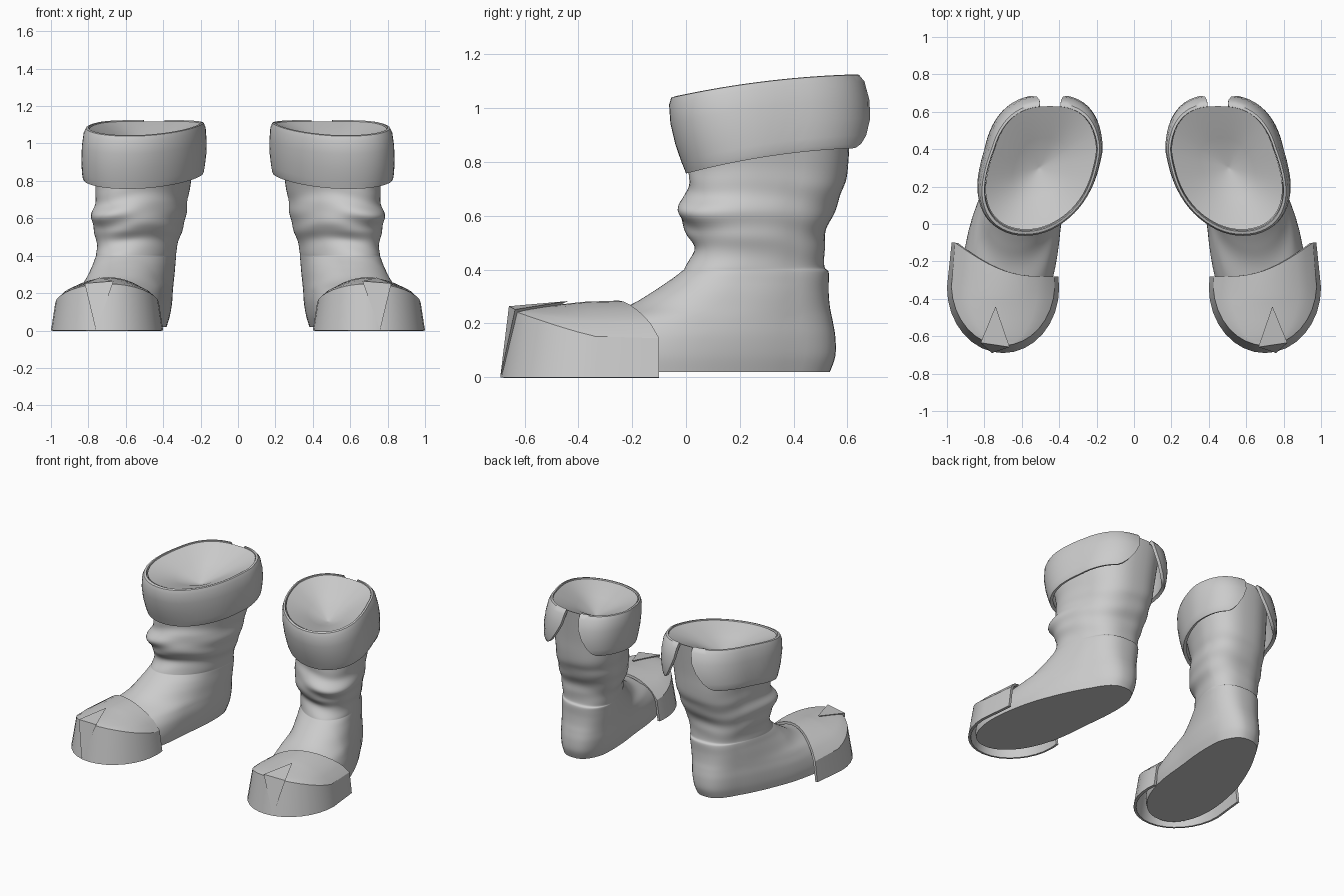
import bpy, bmesh, math
from mathutils import Vector

cube = bpy.data.objects.get("Cube")
if cube:
    bpy.data.objects.remove(cube)

grey = bpy.data.materials.new("plain_grey")
grey.use_nodes = True
grey.diffuse_color = (0.6, 0.6, 0.6, 1)
grey.node_tree.nodes["Principled BSDF"].inputs["Base Color"].default_value = (0.6, 0.6, 0.6, 1)


def power(v, p):
    return math.copysign(abs(v) ** p, v)


def axis_x(y, z):
    """Centre line of the boot: toes turned out, shaft leaning in."""
    return 0.64 - (0.25 if y > 0 else 0.15) * y + 0.15 * max(0, y - 0.4) - 0.065 * z


def ring_point(t, z, back, front, w_back, w_front, slope, swell=0.0):
    """Point on an egg-shaped ring; t = 0 is the back of the boot."""
    p = 0.87 - 0.08 * math.cos(t)
    c, s = power(math.cos(t), p), power(math.sin(t), p)
    k = 1 + swell
    y = (back + front) / 2 + (back - front) / 2 * c * k
    w = w_back + (w_front - w_back) * (1 - c) / 2
    crown = 0.15 * (1 - ((y - 0.3) / 0.36) ** 2)
    return Vector((axis_x(y, z) + w * s * k, y, z + slope * (y + crown)))


def blend(a, b, c, d, u):
    """Catmull-Rom step between rows b and c."""
    return [q + 0.5 * u * (r - p + u * (2 * p - 5 * q + 4 * r - s + u * (3 * (q - r) + s - p)))
            for p, q, r, s in zip(a, b, c, d)]


def grid_faces(bm, rows, closed=False):
    grid = [[bm.verts.new(p) for p in row] for row in rows]
    for a, b in zip(grid, grid[1:]):
        for i in range(len(a) if closed else len(a) - 1):
            j = (i + 1) % len(a)
            bm.faces.new((a[i], a[j], b[j], b[i]))
    return grid


def finish(name, bm, angle, thickness=0.0):
    """Turn normals outward, thicken, mirror to the other boot and shade."""
    bmesh.ops.remove_doubles(bm, verts=bm.verts, dist=0.0005)
    bmesh.ops.recalc_face_normals(bm, faces=bm.faces)
    mid = sum((v.co for v in bm.verts), Vector()) / len(bm.verts)
    if thickness and sum(f.normal.dot(f.calc_center_median() - mid) * f.calc_area()
                         for f in bm.faces) < 0:
        bmesh.ops.reverse_faces(bm, faces=bm.faces)
    mesh = bpy.data.meshes.new(name)
    bm.to_mesh(mesh)
    bm.free()
    mesh.materials.append(grey)
    ob = bpy.data.objects.new(name, mesh)
    bpy.context.collection.objects.link(ob)
    bpy.ops.object.select_all(action='DESELECT')
    ob.select_set(True)
    bpy.context.view_layer.objects.active = ob
    if thickness:
        shell = ob.modifiers.new("thickness", 'SOLIDIFY')
        shell.thickness = thickness
        shell.offset = -1
        bpy.ops.object.modifier_apply(modifier=shell.name)
    mirror = ob.modifiers.new("pair", 'MIRROR')
    mirror.use_mirror_merge = False
    bpy.ops.object.modifier_apply(modifier=mirror.name)
    bpy.ops.object.shade_smooth_by_angle(angle=math.radians(angle))


# Foot, shaft and lining: height, back, front, back width, front width, slope
BODY = [
    (.02, .535, -.63, .19, .285, 0), (.08, .555, -.635, .205, .285, 0),
    (.15, .555, -.56, .215, .265, 0), (.21, .545, -.42, .215, .235, 0),
    (.26, .535, -.23, .21, .215, 0), (.32, .53, -.12, .21, .2, 0),
    (.39, .53, -.02, .205, .19, 0), (.41, .515, 0, .205, .19, 0),
    (.48, .515, .03, .215, .2, 0), (.54, .52, 0, .235, .21, 0),
    (.61, .55, -.03, .245, .225, 0), (.68, .575, 0, .245, .22, 0),
    (.76, .6, .01, .25, .22, 0), (.86, .61, 0, .265, .25, .08),
    (1.04, .63, -.03, .28, .28, .12)]
LINING = [(.97, .46, .14, .14, .14, .12), (.9, .31, .29, .01, .01, .12)]
SIDES, STEPS = 64, 6


def body_ring(row):
    z = row[0]
    slouch = max(0, 1 - abs(z - 0.58) / 0.22) ** 0.6
    ring = []
    for i in range(SIDES):
        t = 2 * math.pi * i / SIDES
        fold = math.sin(52 * z + 1.8 * math.sin(t + 0.6) + math.sin(3 * t))
        fold += 0.5 * math.sin(31 * z - 2 * t)
        fold *= 0.65 - 0.35 * math.cos(t)
        ring.append(ring_point(t, *row, swell=0.026 * slouch * fold))
    return ring


rows = []
last = len(BODY) - 1
for i in range(last):
    for k in range(STEPS):
        rows.append(blend(BODY[max(i - 1, 0)], BODY[i], BODY[i + 1],
                          BODY[min(i + 2, last)], k / STEPS))
rows += [BODY[-1]] + LINING
bm = bmesh.new()
grid = grid_faces(bm, [body_ring(r) for r in rows], closed=True)
bm.faces.new(grid[0])
bm.faces.new(grid[-1])
finish("boot_body", bm, 50)

# Folded cuff, split at the back: height, back, front, width, slope, half gap
CUFF = [
    (1.047, .63, -.04, .285, .12, .13), (1.045, .645, -.055, .297, .12, .12),
    (1.02, .665, -.063, .308, .12, .12), (.95, .685, -.058, .316, .12, .15),
    (.87, .693, -.04, .318, .14, .24), (.8, .69, -.018, .314, .15, .38),
    (.765, .685, -.005, .31, .155, .5), (.75, .68, 0, .304, .155, .62)]
COLS = 56
bm = bmesh.new()
rows = []
for z, back, front, w, slope, gap in CUFF:
    span = 2 * (math.pi - gap)
    rows.append([ring_point(gap + span * i / COLS, z, back, front, w, w, slope)
                 for i in range(COLS + 1)])
grid_faces(bm, rows)
finish("folded_cuff", bm, 45, 0.022)

# Toe cap: U-shaped wall with an arched roof spanning it
ARC = 16
foot = [Vector((.975, -.1, 0))]
for i in range(ARC + 1):
    a = math.pi * i / ARC
    foot.append(Vector((.70 + .30 * math.cos(a), -.34 - .35 * math.sin(a), 0)))
foot.append(Vector((.405, -.28, 0)))
middle = Vector((.70, -.30, 0))
rim = []
for p in foot:
    forward = max(0, (-p.y - 0.3) / 0.39)
    q = p + (middle - p).normalized() * (0.022 + 0.018 * forward)
    q.y = p.y if p in (foot[0], foot[-1]) else q.y
    q.z = 0.145 + 0.105 * forward ** 1.2
    rim.append(q)
bm = bmesh.new()
grid_faces(bm, [foot, rim])
roof = []
half = len(rim) // 2
for i in range(half):
    a, b = rim[i], rim[-1 - i]
    peak = 0.285 - 0.04 * i / half
    strip = []
    for k in range(13):
        s = k / 12
        bow = max(0, math.sin(math.pi * s))
        p = a.lerp(b, s)
        p.z += (peak - p.z) * bow ** 0.7
        p.y -= 0.06 * bow * (1 - min(1, i / 3))
        strip.append(p)
    roof.append(strip)
roof.append([rim[half].copy() for k in range(13)])
grid_faces(bm, roof)
bmesh.ops.dissolve_degenerate(bm, dist=0.0005, edges=bm.edges)
finish("toe_cap", bm, 28, 0.018)

# Pointed split at the tip of the toe cap
bm = bmesh.new()
tip, left, right, base, core = [bm.verts.new(p) for p in (
    (.74, -.44, .283), (.665, -.658, .264), (.82, -.635, .252),
    (.76, -.69, .002), (.74, -.6, .2))]
for face in ((tip, left, right), (left, base, right), (tip, core, left),
             (left, core, base), (base, core, right), (right, core, tip)):
    bm.faces.new(face)
finish("toe_split", bm, 10)
